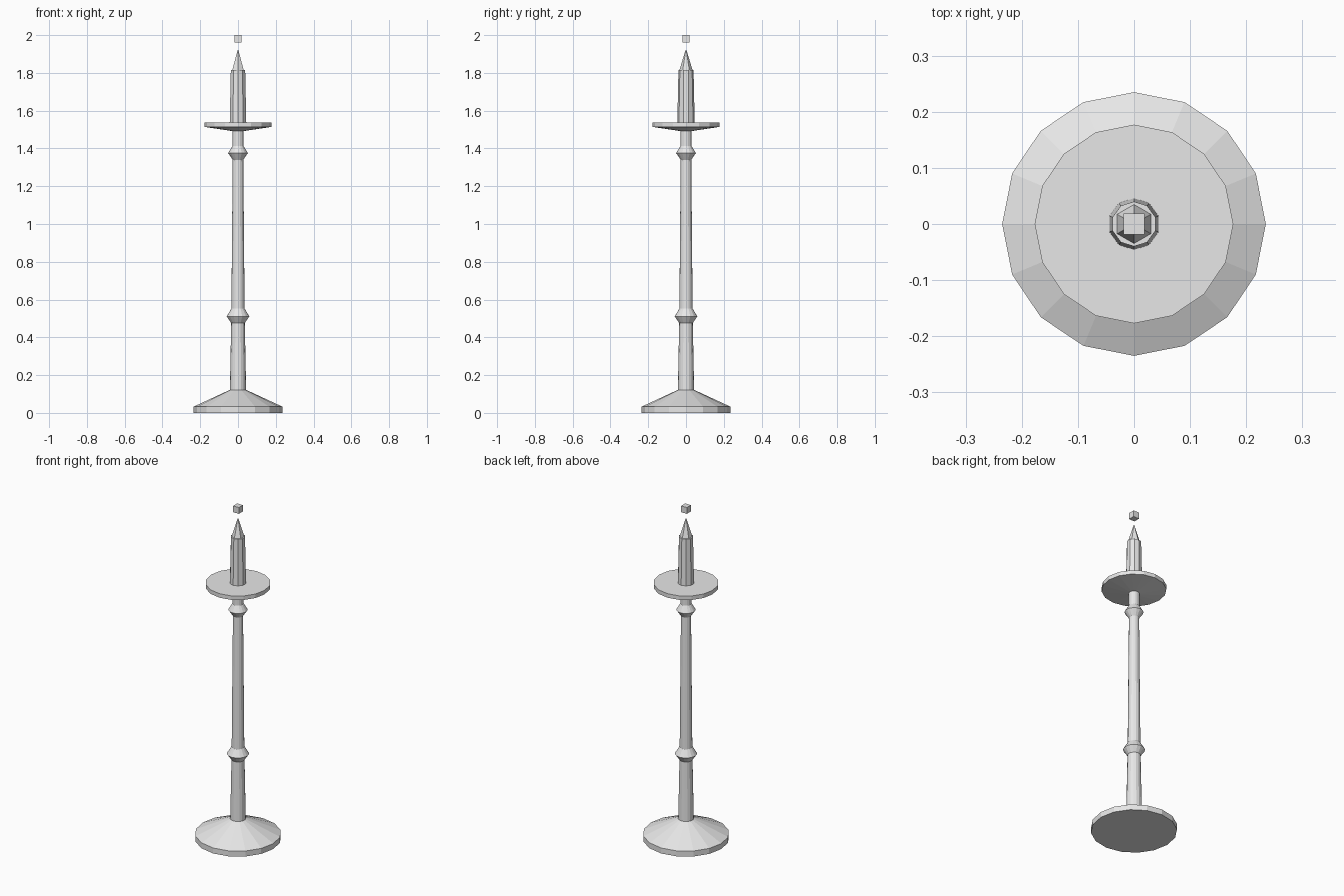
import bpy
import bmesh
from math import cos, sin, tau

cube = bpy.data.objects.get("Cube")
if cube:
    bpy.data.objects.remove(cube, do_unlink=True)

grey = bpy.data.materials.new("plain_grey")
grey.use_nodes = True
colour = (0.8, 0.8, 0.8, 1)
grey.diffuse_color = colour
grey.node_tree.nodes["Principled BSDF"].inputs["Base Color"].default_value = colour


def finish(name, bm):
    bmesh.ops.recalc_face_normals(bm, faces=bm.faces)
    mesh = bpy.data.meshes.new(name)
    bm.to_mesh(mesh)
    bm.free()
    mesh.materials.append(grey)
    obj = bpy.data.objects.new(name, mesh)
    bpy.context.collection.objects.link(obj)


def lathe(name, profile, sides, start=0.0):
    """Turn (radius, height) points into a closed, flat-shaded solid."""
    bm = bmesh.new()
    rings = []
    for r, z in profile:
        angles = [start + tau * i / sides for i in range(sides)]
        rings.append([bm.verts.new((r * cos(a), r * sin(a), z)) for a in angles])
    for low, high in zip(rings, rings[1:]):
        for i in range(sides):
            j = (i + 1) % sides
            bm.faces.new((low[i], low[j], high[j], high[i]))
    bm.faces.new(rings[0])
    bm.faces.new(rings[-1])
    bmesh.ops.remove_doubles(bm, verts=bm.verts, dist=0.0005)
    finish(name, bm)


# Turned stand: foot, stem with two knops, and drip dish
lathe("stand", [
    (0.235, 0), (0.235, 0.033), (0.043, 0.122),
    (0.036, 0.476), (0.06, 0.511), (0.035, 0.552),
    (0.028, 1.34), (0.052, 1.375), (0.03, 1.412), (0.03, 1.492),
    (0.177, 1.514), (0.177, 1.538),
], 16)

# Candle body with a slight taper
lathe("candle", [(0.046, 1.536), (0.04, 1.815)], 10, tau / 4)

# Pointed candle tip
lathe("candle_tip", [(0.035, 1.814), (0.002, 1.922)], 6, tau / 4)

# Small floating flame block
bm = bmesh.new()
bmesh.ops.create_cube(bm, size=0.038)
bmesh.ops.translate(bm, verts=bm.verts, vec=(0, 0, 1.981))
finish("flame_block", bm)
